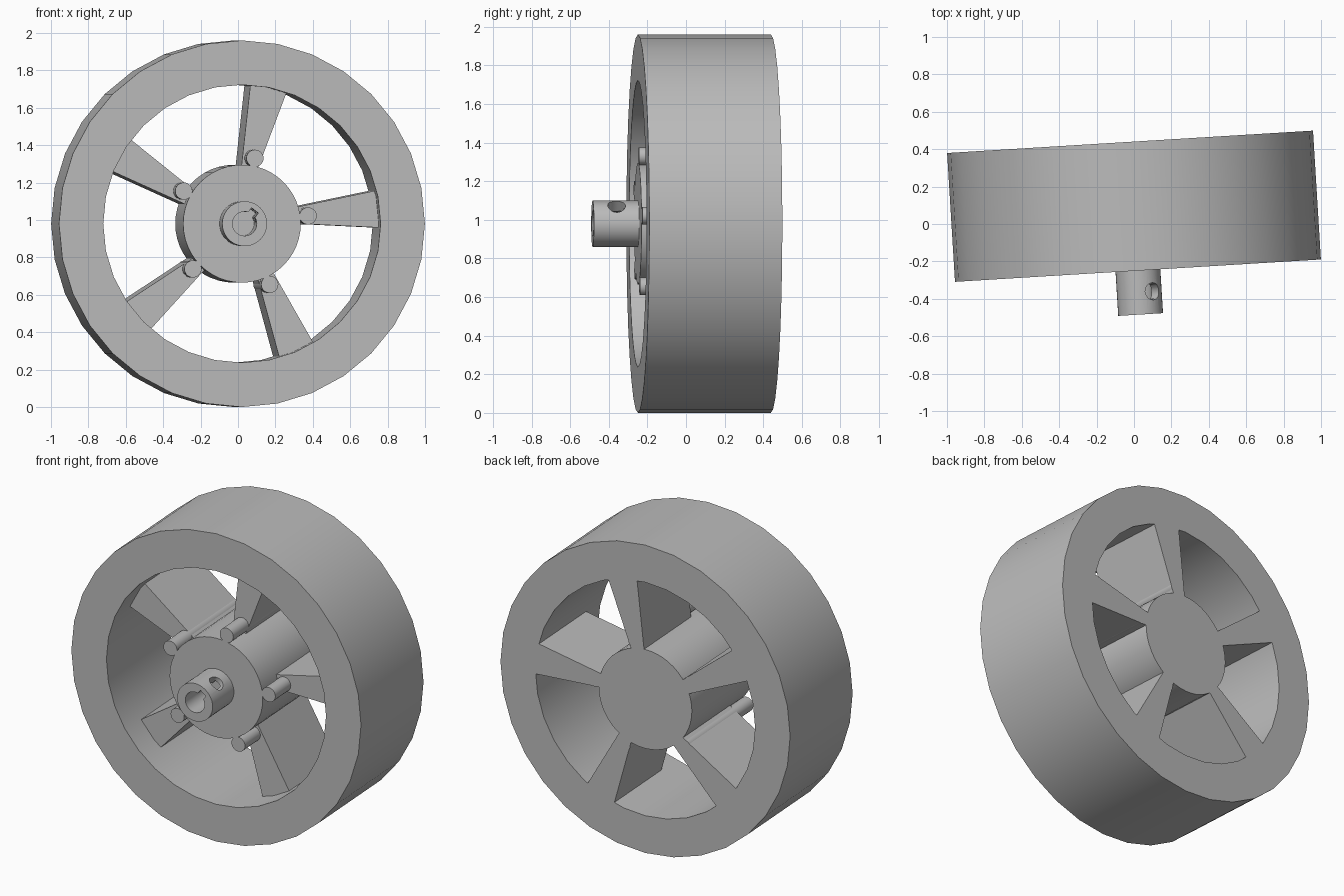
import bpy, bmesh, math
from mathutils import Matrix, Vector

cube = bpy.data.objects.get("Cube")
if cube:
    bpy.data.objects.remove(cube, do_unlink=True)

# The wheel is turned slightly about the vertical; parts are built around its axle
PLACE = Matrix.Translation((0, 0.095, 0.98)) @ Matrix.Rotation(math.radians(3.5), 4, 'Z')
FRONT, BACK = -0.345, 0.345
RIM_OUT, RIM_IN, HUB_R, SHAFT_R = 0.98, 0.743, 0.315, 0.12
KEY_ANGLE = math.radians(52)

grey = bpy.data.materials.new("plain_grey")
grey.use_nodes = True
grey.diffuse_color = (0.5, 0.5, 0.5, 1)
grey.node_tree.nodes["Principled BSDF"].inputs["Base Color"].default_value = (0.5, 0.5, 0.5, 1)


def make(name, bm):
    bmesh.ops.recalc_face_normals(bm, faces=bm.faces)
    mesh = bpy.data.meshes.new(name)
    bm.to_mesh(mesh)
    bm.free()
    obj = bpy.data.objects.new(name, mesh)
    bpy.context.collection.objects.link(obj)
    obj.matrix_world = PLACE
    mesh.materials.append(grey)
    return obj


def smooth(obj):
    bpy.ops.object.select_all(action='DESELECT')
    obj.select_set(True)
    bpy.context.view_layer.objects.active = obj
    bpy.ops.object.shade_smooth_by_angle(angle=math.radians(30))


def polar(r, a):
    return r * math.cos(a), r * math.sin(a)


def circle(r, n, centre=(0, 0)):
    ring = [polar(r, math.tau * i / n) for i in range(n)]
    return [(centre[0] + x, centre[1] + z) for x, z in ring]


def prism(name, outline, y0, y1):
    """Extrude an outline in the wheel plane along the axle."""
    bm = bmesh.new()
    face = bm.faces.new([bm.verts.new((x, y0, z)) for x, z in outline])
    ext = bmesh.ops.extrude_face_region(bm, geom=[face])
    moved = [g for g in ext["geom"] if isinstance(g, bmesh.types.BMVert)]
    bmesh.ops.translate(bm, verts=moved, vec=(0, y1 - y0, 0))
    return make(name, bm)


def cut(obj, cutter):
    mod = obj.modifiers.new("cut", 'BOOLEAN')
    mod.operation = 'DIFFERENCE'
    mod.solver = 'EXACT'
    mod.object = cutter
    cutter.hide_render = True
    bpy.context.view_layer.update()
    bpy.ops.object.select_all(action='DESELECT')
    bpy.context.view_layer.objects.active = obj
    obj.select_set(True)
    bpy.ops.object.modifier_apply(modifier=mod.name)
    bpy.data.objects.remove(cutter, do_unlink=True)


# Rim: rectangular section spun around the axle
bm = bmesh.new()
section = [(RIM_IN, FRONT), (RIM_OUT, FRONT), (RIM_OUT, BACK), (RIM_IN, BACK)]
verts = [bm.verts.new((r, y, 0)) for r, y in section]
edges = [bm.edges.new((verts[i], verts[(i + 1) % 4])) for i in range(4)]
bmesh.ops.spin(bm, geom=verts + edges, cent=(0, 0, 0), axis=(0, 1, 0),
               angle=math.tau, steps=32, use_merge=True, use_duplicate=False)
bmesh.ops.remove_doubles(bm, verts=bm.verts, dist=0.0001)
smooth(make("rim", bm))

# Hub drum
smooth(prism("hub", circle(HUB_R, 48), FRONT, BACK))

# Five flaring spokes, each with a full depth rod beside the hub
wedge = [(0.005, 0.28), (0.057, 0.752), (0.155, 0.742), (0.252, 0.708), (0.09, 0.28)]
for i in range(5):
    turn = Matrix.Rotation(math.tau * i / 5, 2)
    outline = [tuple(turn @ Vector(p)) for p in wedge]
    prism(f"spoke_{i + 1}", outline, FRONT + 0.17, BACK)
    rod = tuple(turn @ Vector((0.07, 0.35)))
    smooth(prism(f"rod_{i + 1}", circle(0.046, 20, rod), FRONT, BACK))

# Shaft collar with a keyed bore and a set screw hole
shaft = prism("shaft_collar", circle(SHAFT_R, 40), -0.58, FRONT + 0.005)
cut(shaft, prism("bore_cutter", circle(0.065, 32), -0.7, -0.2))
across = Vector((-math.sin(KEY_ANGLE), math.cos(KEY_ANGLE))) * 0.023
near, far = Vector(polar(0.02, KEY_ANGLE)), Vector(polar(0.09, KEY_ANGLE))
key = [near - across, far - across, far + across, near + across]
cut(shaft, prism("key_cutter", key, -0.7, -0.2))

bm = bmesh.new()
bmesh.ops.create_cone(bm, cap_ends=True, segments=24, radius1=0.046, radius2=0.046, depth=0.2)
x, z = polar(0.13, KEY_ANGLE)
bmesh.ops.transform(bm, verts=bm.verts, matrix=Matrix.Translation((x, -0.46, z))
                    @ Matrix.Rotation(math.pi / 2 - KEY_ANGLE, 4, 'Y'))
cut(shaft, make("screw_hole_cutter", bm))
smooth(shaft)
